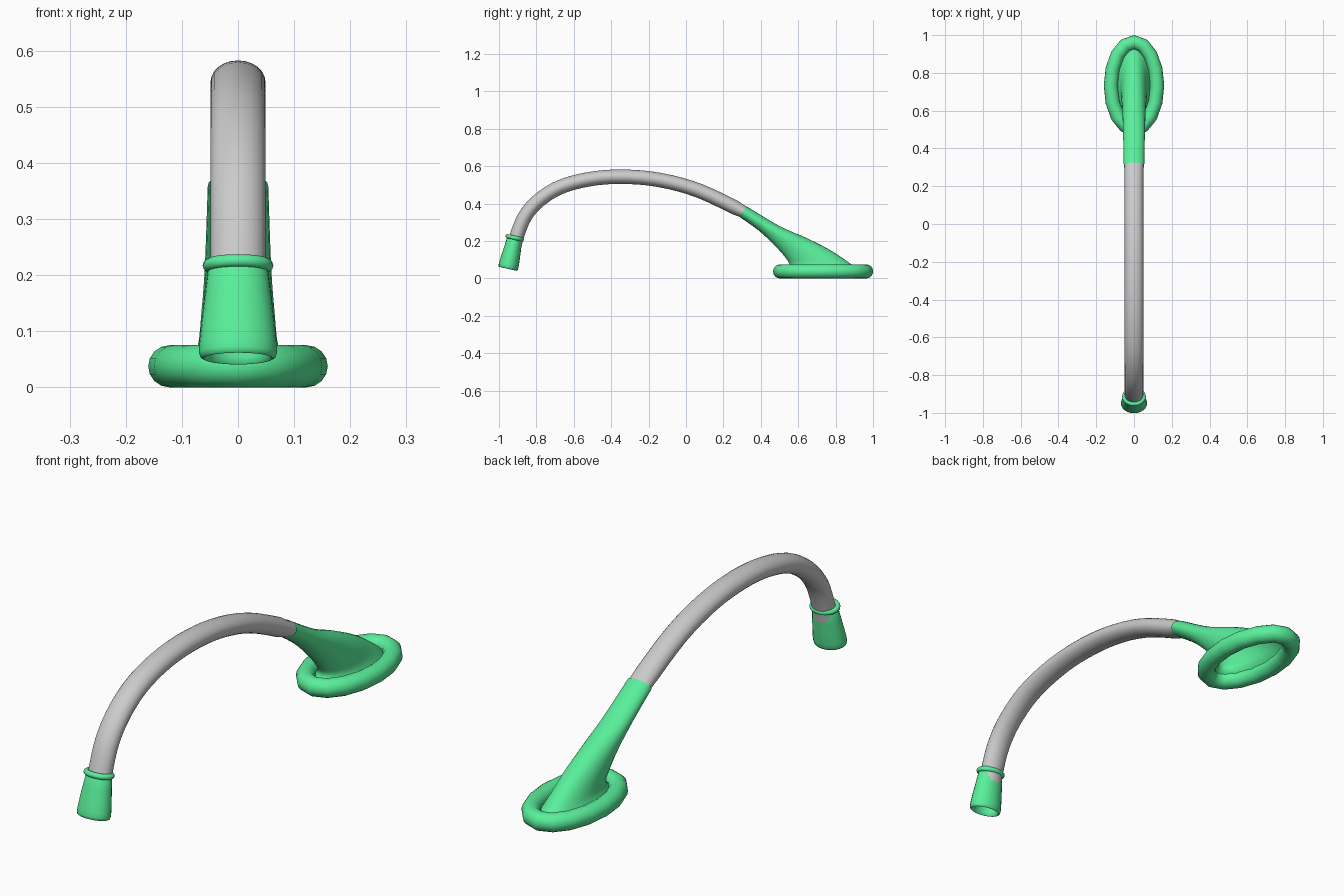
import bpy, bmesh, math
from mathutils import Vector

if "Cube" in bpy.data.objects:
    bpy.data.objects.remove(bpy.data.objects["Cube"])

green = bpy.data.materials.new("green")
green.diffuse_color = (0.1, 0.87, 0.33, 1)
green.use_nodes = True
green.node_tree.nodes["Principled BSDF"].inputs["Base Color"].default_value = green.diffuse_color


def finish(name, bm, mat, angle=50):
    bmesh.ops.recalc_face_normals(bm, faces=bm.faces)
    me = bpy.data.meshes.new(name)
    bm.to_mesh(me)
    bm.free()
    ob = bpy.data.objects.new(name, me)
    bpy.context.collection.objects.link(ob)
    if mat:
        me.materials.append(mat)
    bpy.ops.object.select_all(action='DESELECT')
    ob.select_set(True)
    bpy.context.view_layer.objects.active = ob
    bpy.ops.object.shade_smooth_by_angle(angle=math.radians(angle))
    return ob


def spline(pts, steps):
    """Catmull-Rom through tuples of any length."""
    vs = [Vector(p) for p in pts]
    vs = [2 * vs[0] - vs[1]] + vs + [2 * vs[-1] - vs[-2]]
    out = []
    for a, b, c, d in zip(vs, vs[1:], vs[2:], vs[3:]):
        for i in range(steps):
            t = i / steps
            out.append(0.5 * (2 * b + (c - a) * t + (2 * a - 5 * b + 4 * c - d) * t * t
                              + (3 * b - a - 3 * c + d) * t ** 3))
    return out + [vs[-2]]


def bridge(bm, rings, closed=False):
    pairs = list(zip(rings, rings[1:]))
    if closed:
        pairs.append((rings[-1], rings[0]))
    for r, s in pairs:
        n = len(r)
        for i in range(n):
            j = (i + 1) % n
            bm.faces.new((r[i], r[j], s[j], s[i]))


def loft(name, sections, mat=None, n=24, cap_end=False):
    """Sections: centre y, z; half axis y, z; half width x."""
    bm = bmesh.new()
    rings = []
    for cy, cz, vy, vz, hx in sections:
        ang = [2 * math.pi * i / n for i in range(n)]
        rings.append([bm.verts.new((hx * math.cos(a), cy + vy * math.sin(a),
                                    cz + vz * math.sin(a))) for a in ang])
    bridge(bm, rings)
    if cap_end:
        bm.faces.new(rings[-1])
    return finish(name, bm, mat)


def oval_ring(name, centre, v, w, a, b, r, n, m, mat):
    """Round tube swept round an ellipse in the plane of x and v."""
    bm = bmesh.new()
    x, v, w, centre = Vector((1, 0, 0)), Vector(v), Vector(w), Vector(centre)
    rings = []
    for i in range(n):
        t = 2 * math.pi * i / n
        p = centre + x * a * math.cos(t) + v * b * math.sin(t)
        out = (x * math.cos(t) / a + v * math.sin(t) / b).normalized()
        rings.append([bm.verts.new(p + out * r * math.cos(q) + w * r * math.sin(q))
                      for q in [2 * math.pi * k / m for k in range(m)]])
    bridge(bm, rings, True)
    return finish(name, bm, mat)


# Base ring
oval_ring("base_ring", (0, 0.733, 0.0375), (0, 1, 0), (0, 0, 1),
          0.1225, 0.23, 0.0375, 16, 16, green)

# Neck flowing up from the base: lower y, z; upper y, z; half width
outline = [(0.285, 0.33, 0.325, 0.385, 0.054), (0.39, 0.255, 0.50, 0.28, 0.057),
           (0.47, 0.18, 0.64, 0.218, 0.060), (0.525, 0.12, 0.77, 0.152, 0.065),
           (0.555, 0.07, 0.885, 0.075, 0.072), (0.53, 0.035, 0.93, 0.035, 0.09)]
loft("neck", [((a + c) / 2, (b + d) / 2, (c - a) / 2, (d - b) / 2, h)
              for a, b, c, d, h in spline(outline, 4)], green)

# Arched grey tube with a slightly flattened section
path = spline([(-0.918, 0.17), (-0.905, 0.225), (-0.862, 0.33), (-0.788, 0.416),
               (-0.673, 0.488), (-0.52, 0.53), (-0.348, 0.544), (-0.145, 0.527),
               (0.07, 0.469), (0.305, 0.357), (0.34, 0.335)], 4)
tube = []
for i, p in enumerate(path):
    t = (path[min(i + 1, len(path) - 1)] - path[max(i - 1, 0)]).normalized()
    h = 0.0385 if i < len(path) - 5 else 0.0325
    tube.append((p.x, p.y, -t.y * h, t.x * h, 0.049))
loft("tube", tube)

# Nozzle: distance along axis, half width; outside, lip, then inside
profile = [(-0.005, 0.050), (0.0, 0.053), (0.05, 0.059), (0.10, 0.065), (0.14, 0.069),
           (0.157, 0.0695), (0.165, 0.067), (0.168, 0.062), (0.165, 0.058),
           (0.155, 0.055), (0.08, 0.048)]
loft("nozzle", [(-0.915 - 0.22 * s, 0.215 - 0.975 * s, 0.975 * r * 0.77,
                 -0.22 * r * 0.77, r) for s, r in profile], green, cap_end=True)

# Collar round the top of the nozzle
oval_ring("nozzle_collar", (0, -0.915, 0.217), (0, 0.975, -0.22), (0, 0.22, 0.975),
          0.0515, 0.0395, 0.0115, 24, 10, green)
